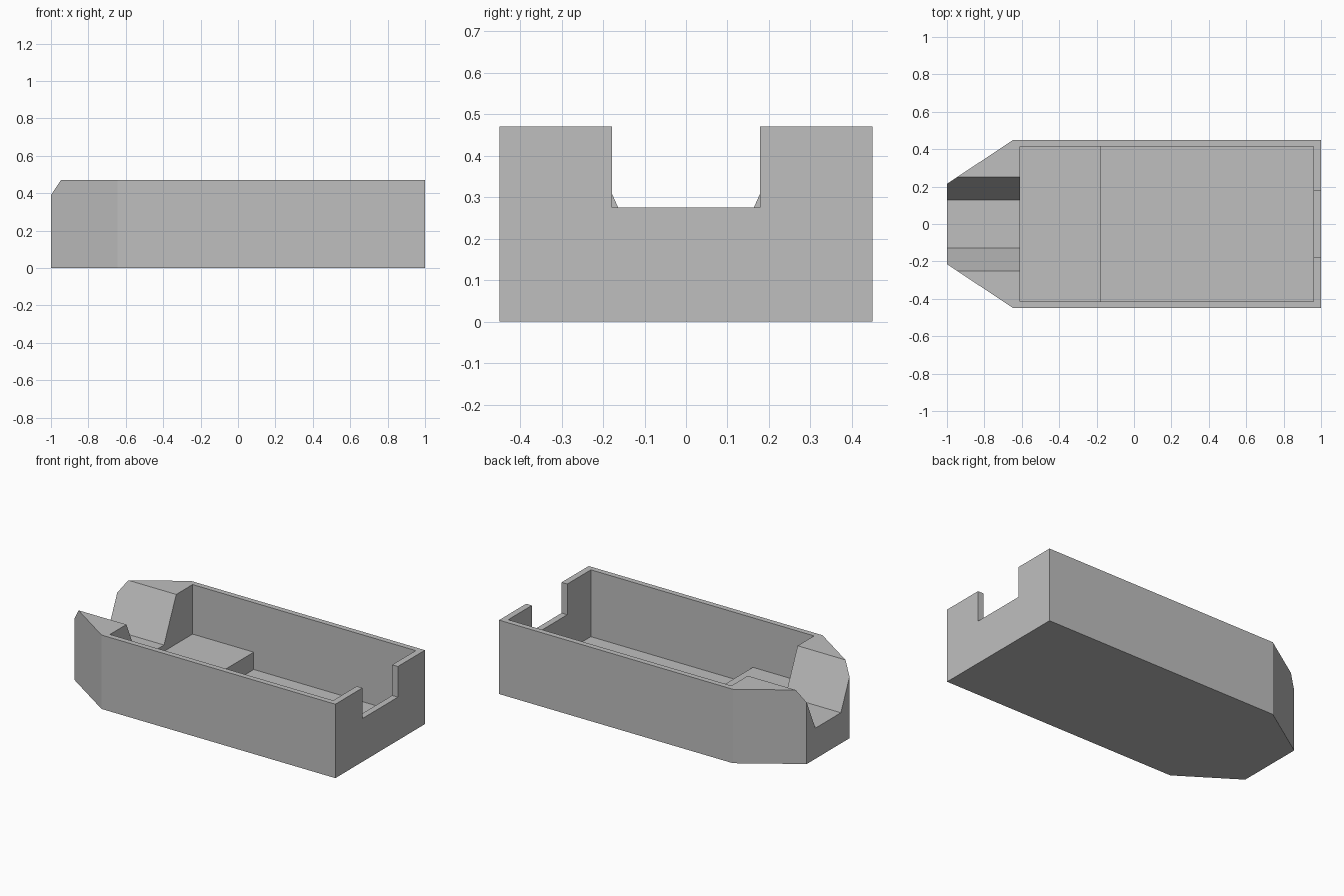
import bpy
import bmesh

if "Cube" in bpy.data.objects:
    bpy.data.objects.remove(bpy.data.objects["Cube"], do_unlink=True)

# Main dimensions
HEIGHT, HALF_WIDTH, WALL = 0.47, 0.45, 0.04
TOP = HEIGHT + 0.13            # cutters reach above the rim
CAVITY_X0, CAVITY_X1 = -0.61, 0.96

# Map (profile u, profile v, extrusion w) to x, y, z
AXES = {
    "x": lambda u, v, w: (w, u, v),
    "y": lambda u, v, w: (u, w, v),
    "z": lambda u, v, w: (u, v, w),
}


def prism(name, profile, axis, low, high):
    """Extrude a flat profile along one axis."""
    bm = bmesh.new()
    place = AXES[axis]
    face = bm.faces.new([bm.verts.new(place(u, v, low)) for u, v in profile])
    result = bmesh.ops.extrude_face_region(bm, geom=[face])
    moved = [g for g in result["geom"] if isinstance(g, bmesh.types.BMVert)]
    bmesh.ops.translate(bm, verts=moved, vec=place(0, 0, high - low))
    bmesh.ops.recalc_face_normals(bm, faces=bm.faces)
    mesh = bpy.data.meshes.new(name)
    bm.to_mesh(mesh)
    bm.free()
    obj = bpy.data.objects.new(name, mesh)
    bpy.context.scene.collection.objects.link(obj)
    return obj


def cut(target, cutter):
    """Subtract the cutter from the target and discard the cutter."""
    cutter.hide_render = True
    mod = target.modifiers.new(cutter.name, "BOOLEAN")
    mod.operation, mod.solver, mod.object = "DIFFERENCE", "EXACT", cutter
    bpy.context.view_layer.objects.active = target
    bpy.ops.object.modifier_apply(modifier=mod.name)
    bpy.data.objects.remove(cutter, do_unlink=True)


def mirrored(side):
    """Close a half profile by mirroring it across u = 0."""
    return side + [(-u, v) for u, v in reversed(side)]


# Hull: a long block with a tapered nose at -x
edge = [(-1, 0.215), (-0.645, HALF_WIDTH), (1, HALF_WIDTH)]
hull = prism("tray_hull", edge + [(x, -y) for x, y in reversed(edge)],
             "z", 0, HEIGHT)

# Interior: deep floor with a raised step towards the nose
cavity = [(CAVITY_X0, TOP), (CAVITY_X0, 0.155), (-0.18, 0.155),
          (-0.18, 0.045), (CAVITY_X1, 0.045), (CAVITY_X1, TOP)]
inner = HALF_WIDTH - WALL + 0.005
cut(hull, prism("cavity_cutter", cavity, "y", -inner, inner))

# Sloped channel through the nose
channel = mirrored([(0.128, 0.195), (0.308, TOP)])
cut(hull, prism("channel_cutter", channel, "x", -1.1, CAVITY_X0 + 0.1))

# Square notch in the end wall
notch = mirrored([(0.178, 0.275), (0.178, TOP)])
cut(hull, prism("notch_cutter", notch, "x", CAVITY_X1 - 0.1, 1.1))

# Single grey material
grey = bpy.data.materials.new("plain grey")
grey.use_nodes = True
colour = (0.52, 0.52, 0.52, 1)
grey.diffuse_color = colour
grey.node_tree.nodes["Principled BSDF"].inputs["Base Color"].default_value = colour
hull.data.materials.clear()
hull.data.materials.append(grey)
for poly in hull.data.polygons:
    poly.material_index = 0
